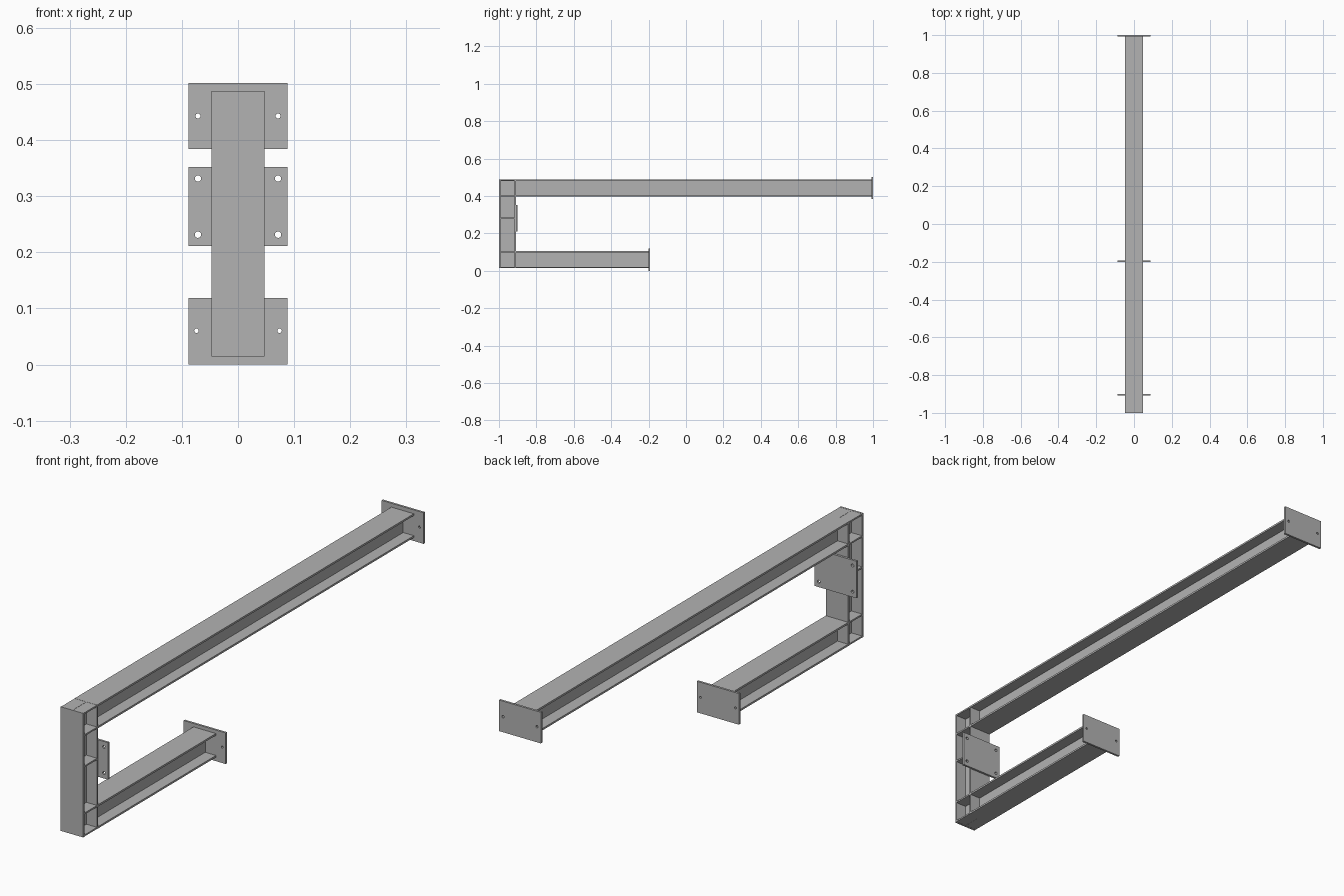
import bpy
import math

if "Cube" in bpy.data.objects:
    bpy.data.objects.remove(bpy.data.objects["Cube"], do_unlink=True)

STEEL = (0.45, 0.45, 0.45, 1)
steel = bpy.data.materials.new("grey steel")
steel.use_nodes = True
steel.diffuse_color = STEEL
steel.node_tree.nodes["Principled BSDF"].inputs["Base Color"].default_value = STEEL

HALF_W = 0.0473     # half flange width
DEPTH = 0.0908      # section depth
FLANGE = 0.0072     # flange thickness
WEB = 0.0047        # web thickness
PLATE = 0.0085      # bolt plate thickness
BOTTOM, TOP = 0.0145, 0.4875
BACK = DEPTH - 1    # back face of the column


def extrude(name, loops, length, location, upright=False):
    """Solid from flat outlines (extra loops are holes); upright runs it along z."""
    curve = bpy.data.curves.new(name, "CURVE")
    curve.dimensions = "2D"
    curve.fill_mode = "BOTH"
    curve.extrude = length / 2
    for loop in loops:
        spline = curve.splines.new("POLY")
        spline.points.add(len(loop) - 1)
        for point, (x, y) in zip(spline.points, loop):
            point.co = (x, y, 0, 1)
        spline.use_cyclic_u = True
    curve.materials.append(steel)
    obj = bpy.data.objects.new(name, curve)
    bpy.context.collection.objects.link(obj)
    obj.location = location
    if not upright:
        obj.rotation_euler.x = math.pi / 2
    bpy.ops.object.select_all(action="DESELECT")
    obj.select_set(True)
    bpy.context.view_layer.objects.active = obj
    bpy.ops.object.convert(target="MESH")
    bpy.ops.object.shade_flat()


def rect(w, h):
    return [(-w, -h), (w, -h), (w, h), (-w, h)]


def circle(x, y, r, n=20):
    return [(x + r * math.cos(i * math.tau / n), y + r * math.sin(i * math.tau / n))
            for i in range(n)]


def h_section():
    w, t, d = HALF_W, WEB / 2, DEPTH / 2
    f = d - FLANGE
    right = [(w, -d), (w, -f), (t, -f), (t, f), (w, f), (w, d)]
    return right + [(-x, y) for x, y in reversed(right)]


def bolt_plate(name, y, z, half_h, hole_x, hole_zs, r):
    holes = [circle(s * hole_x, hz, r) for s in (-1, 1) for hz in hole_zs]
    extrude(name, [rect(0.0884, half_h)] + holes, PLATE, (0, y, z))


# Column
extrude("column", [h_section()], TOP - BOTTOM,
        (0, -1 + DEPTH / 2, (TOP + BOTTOM) / 2), upright=True)

# Horizontal beams running back from the column
UPPER_Z, LOWER_Z = TOP - DEPTH / 2, BOTTOM + DEPTH / 2
LOWER_END = -0.192
for name, z, end in (("upper_beam", UPPER_Z, 1), ("lower_beam", LOWER_Z, LOWER_END)):
    tip = end - PLATE
    extrude(name, [h_section()], tip - BACK, (0, (tip + BACK) / 2, z))

# Bolt plates
bolt_plate("upper_end_plate", 1 - PLATE / 2, 0.443, 0.0592, 0.0714, [0], 0.0045)
bolt_plate("lower_end_plate", LOWER_END - PLATE / 2, 0.0592, 0.0592, 0.074, [0.001], 0.004)
bolt_plate("column_plate", BACK + PLATE / 2, 0.2815, 0.0705, 0.0714, [-0.05, 0.05], 0.0057)

# Stiffeners between the column flanges, level with the beam flanges and the column plate
stiff_w = (HALF_W - WEB / 2) / 2
levels = [BOTTOM + FLANGE / 2, BOTTOM + DEPTH - FLANGE / 2, 0.2815,
          TOP - DEPTH + FLANGE / 2, TOP - FLANGE / 2]
for i, z in enumerate(levels):
    for side, s in (("left", 1), ("right", -1)):
        extrude(f"{side}_stiffener_{i + 1}", [rect(stiff_w, DEPTH / 2 - FLANGE)], 0.006,
                (s * (WEB / 2 + stiff_w), -1 + DEPTH / 2, z), upright=True)
